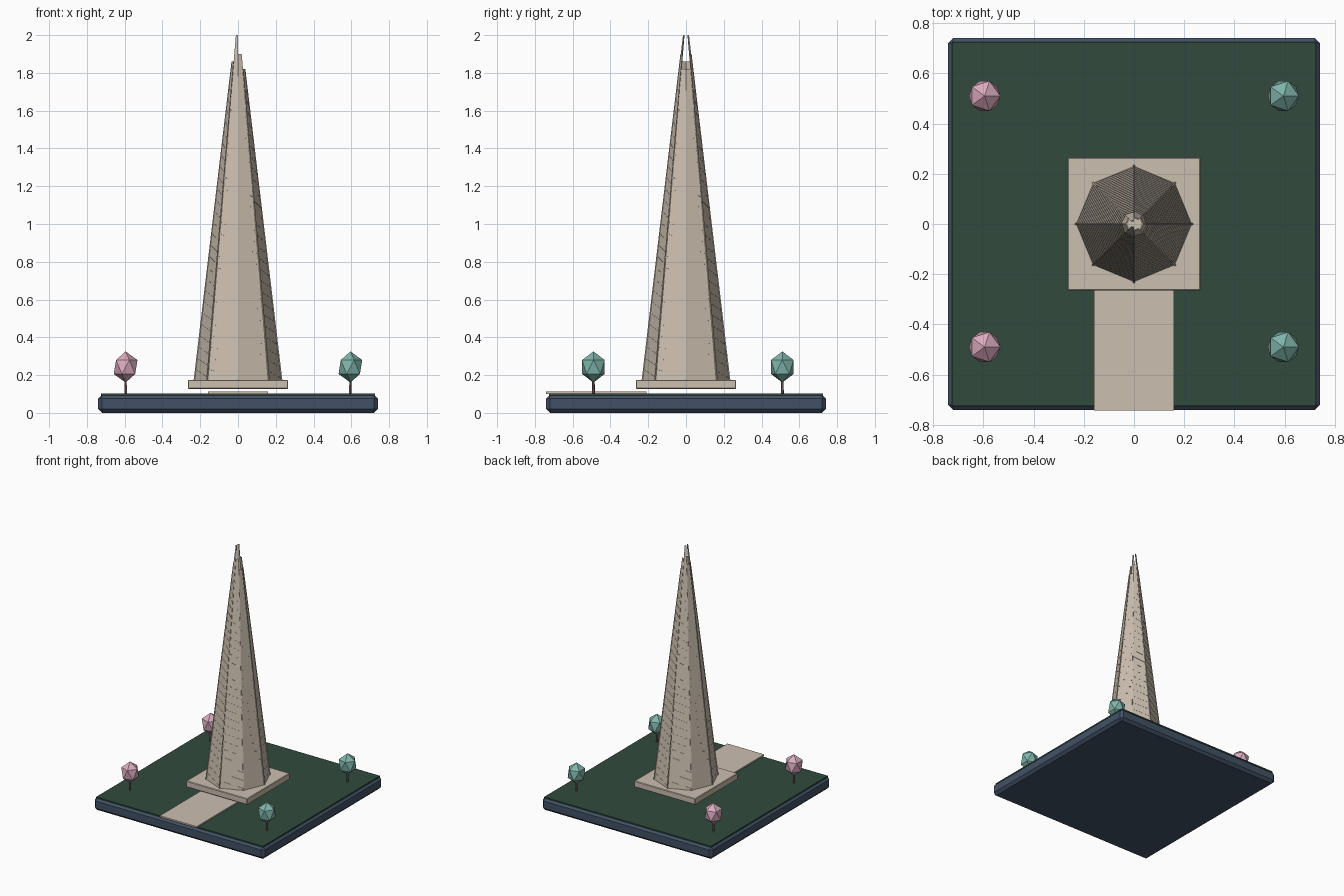
import bpy, bmesh, math
from mathutils import Vector

if "Cube" in bpy.data.objects:
    bpy.data.objects.remove(bpy.data.objects["Cube"])


def material(name, rgb):
    lin = [c / 12.92 if c <= 0.04045 else ((c + 0.055) / 1.055) ** 2.4 for c in rgb]
    m = bpy.data.materials.new(name)
    m.diffuse_color = (*lin, 1)
    m.use_nodes = True
    m.node_tree.nodes["Principled BSDF"].inputs["Base Color"].default_value = m.diffuse_color
    return m


STONE = material("warm stone", (0.80, 0.75, 0.69))
NAVY = material("slate navy", (0.26, 0.32, 0.40))
GRASS = material("dark green", (0.19, 0.29, 0.24))
PINK = material("blossom pink", (0.86, 0.67, 0.75))
TEAL = material("leaf teal", (0.50, 0.71, 0.67))
BARK = material("bark", (0.50, 0.39, 0.39))


def finish(name, bm, mat):
    bmesh.ops.recalc_face_normals(bm, faces=bm.faces)
    me = bpy.data.meshes.new(name)
    bm.to_mesh(me)
    bm.free()
    me.materials.append(mat)
    ob = bpy.data.objects.new(name, me)
    bpy.context.collection.objects.link(ob)
    return ob


def box(name, lo, hi, mat, bevel=0):
    bm = bmesh.new()
    bmesh.ops.create_cube(bm, size=1)
    for v in bm.verts:
        v.co = [lo[i] + (v.co[i] + 0.5) * (hi[i] - lo[i]) for i in range(3)]
    if bevel:
        bmesh.ops.bevel(bm, geom=bm.edges[:], offset=bevel, segments=1, affect='EDGES')
    return finish(name, bm, mat)


def hexa(bm, bottom, top):
    """Closed solid between two four-point loops."""
    a = [bm.verts.new(p) for p in bottom]
    b = [bm.verts.new(p) for p in top]
    bm.faces.new(a[::-1])
    bm.faces.new(b)
    for i in range(4):
        j = (i + 1) % 4
        bm.faces.new((a[i], a[j], b[j], b[i]))


# Ground slab, lawn, path and plinth
box("base_slab", (-0.74, -0.74, 0), (0.74, 0.74, 0.097), NAVY, 0.02)
box("lawn", (-0.725, -0.725, 0.085), (0.725, 0.725, 0.102), GRASS)
box("path", (-0.16, -0.742, 0.10), (0.16, -0.21, 0.112), STONE)
box("plinth", (-0.265, -0.265, 0.127), (0.265, 0.265, 0.175), STONE, 0.004)

# Tapering eight-sided tower
Z0, Z1, R0, R1 = 0.172, 2.0, 0.23, 0.016


def corner(k, z, off=0.0):
    r = R0 + (R1 - R0) * (z - Z0) / (Z1 - Z0) + off
    a = math.radians(45 * k)
    return Vector((r * math.cos(a), r * math.sin(a), z))


# Facets rise to different heights, leaving a split tip
HEIGHT = [1.82, 1.90, 2.0, 1.86, 1.86, 2.0, 1.90, 1.82]
bm = bmesh.new()
for k, h in enumerate(HEIGHT):
    loops = [(corner(k, z), corner(k + 1, z), corner(k + 1, z, -0.005), corner(k, z, -0.005))
             for z in (Z0, h)]
    hexa(bm, *loops)
finish("tower_facets", bm, STONE)

# Solid core closing the tower below the split
bm = bmesh.new()
rings = [[bm.verts.new(corner(k, z, -0.004)) for k in range(8)] for z in (Z0, 1.79)]
bm.faces.new(rings[0][::-1])
bm.faces.new(rings[1])
for k in range(8):
    j = (k + 1) % 8
    bm.faces.new((rings[0][k], rings[0][j], rings[1][j], rings[1][k]))
finish("tower_core", bm, STONE)

# Thin floor bands, each sloping down across its facet
bm = bmesh.new()
STEP, DROP, T = 0.06, 0.04, 0.008
for k, h in enumerate(HEIGHT):
    z = Z0 + 0.05
    while z < min(h, 1.8) - 0.02:
        zs = (z, z - DROP)
        loops = []
        for dz in (0, T):
            a, b = zs[0] + dz, zs[1] + dz
            loops.append((corner(k, a, 0.0015), corner(k + 1, b, 0.0015),
                          corner(k + 1, b, -0.003), corner(k, a, -0.003)))
        hexa(bm, *loops)
        z += STEP
finish("floor_bands", bm, STONE)

# Slim fins along the corners
bm = bmesh.new()
for k in range(8):
    a = math.radians(45 * k)
    side = Vector((-math.sin(a), math.cos(a), 0)) * 0.003
    top = min(HEIGHT[k], HEIGHT[k - 1])
    loops = []
    for z, s in ((Z0, 1), (top, 0.4)):
        i, o = corner(k, z, -0.004), corner(k, z, 0.005 * s)
        loops.append((i - side * s, o - side * s, o + side * s, i + side * s))
    hexa(bm, *loops)
finish("corner_fins", bm, STONE)

# Four small trees
for i, (x, y, mat) in enumerate([(-0.595, -0.49, PINK), (-0.595, 0.51, PINK),
                                 (0.595, -0.49, TEAL), (0.595, 0.51, TEAL)]):
    bm = bmesh.new()
    bmesh.ops.create_cone(bm, cap_ends=True, segments=6, radius1=0.008, radius2=0.006, depth=0.1)
    bmesh.ops.translate(bm, verts=bm.verts, vec=(x, y, 0.145))
    finish(f"tree_trunk_{i}", bm, BARK)
    bm = bmesh.new()
    bmesh.ops.create_icosphere(bm, subdivisions=1, radius=0.07)
    bmesh.ops.scale(bm, verts=bm.verts, vec=(1, 1, 1.18))
    bmesh.ops.translate(bm, verts=bm.verts, vec=(x, y, 0.243))
    finish(f"tree_crown_{i}", bm, mat)
